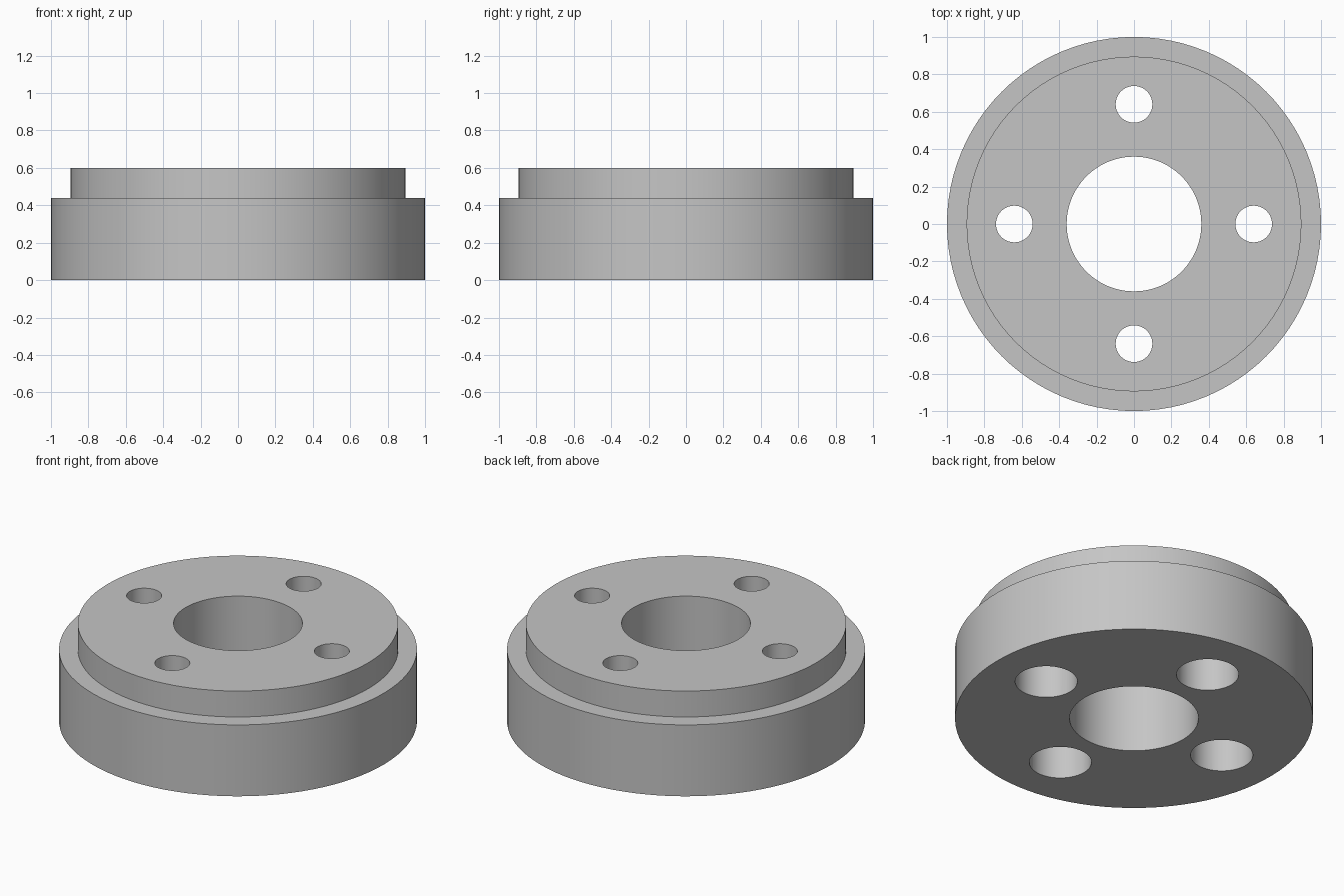
import bpy
import math

cube = bpy.data.objects.get("Cube")
if cube:
    bpy.data.objects.remove(cube, do_unlink=True)

BASE_TOP, TOP = 0.44, 0.6
BOLT_CIRCLE = 0.64

grey = bpy.data.materials.new("machined grey")
grey.use_nodes = True
colour = (0.56, 0.56, 0.56, 1)
grey.diffuse_color = colour
grey.node_tree.nodes["Principled BSDF"].inputs["Base Color"].default_value = colour


def cylinder(name, radius, z0, z1, x=0, y=0, sides=96):
    bpy.ops.mesh.primitive_cylinder_add(
        vertices=sides, radius=radius, depth=z1 - z0, location=(x, y, (z0 + z1) / 2))
    obj = bpy.context.object
    obj.name = name
    obj.data.materials.append(grey)
    return obj


def combine(body, tool, operation):
    mod = body.modifiers.new(operation.title(), 'BOOLEAN')
    mod.operation = operation
    mod.solver = 'EXACT'
    mod.object = tool
    bpy.context.view_layer.objects.active = body
    bpy.ops.object.modifier_apply(modifier=mod.name)
    bpy.data.objects.remove(tool, do_unlink=True)


# Stepped flange: wide base with a narrower raised shoulder
flange = cylinder("stepped_flange", 1, 0, BASE_TOP)
combine(flange, cylinder("shoulder", 0.895, BASE_TOP - 0.1, TOP), 'UNION')

# Central bore
combine(flange, cylinder("bore_cutter", 0.36, -0.1, TOP + 0.1), 'DIFFERENCE')

# Four bolt holes, each counterbored from below
for i in range(4):
    x = BOLT_CIRCLE * math.cos(i * math.pi / 2)
    y = BOLT_CIRCLE * math.sin(i * math.pi / 2)
    combine(flange, cylinder("bolt_cutter", 0.098, -0.1, TOP + 0.1, x, y, 48), 'DIFFERENCE')
    combine(flange, cylinder("counterbore_cutter", 0.174, -0.1, BASE_TOP, x, y, 48), 'DIFFERENCE')

# Smooth walls with crisp rims
bpy.ops.object.select_all(action='DESELECT')
flange.select_set(True)
bpy.context.view_layer.objects.active = flange
bpy.ops.object.shade_smooth_by_angle(angle=math.radians(30))
